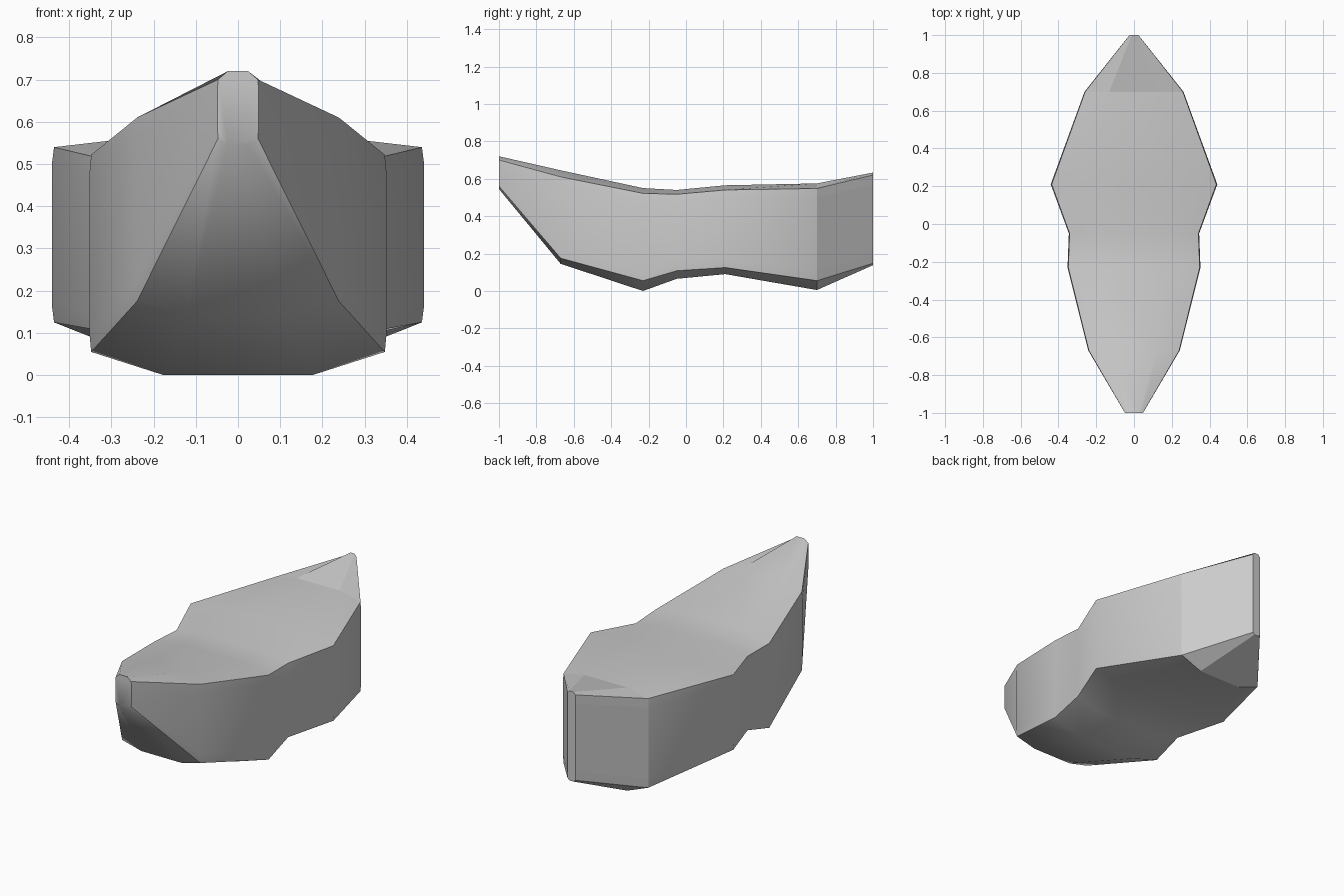
import bpy, bmesh, math

if "Cube" in bpy.data.objects:
    bpy.data.objects.remove(bpy.data.objects["Cube"])

# Hull stations: y, half width, bottom z, lower side z, upper side z, top z
STATIONS = [
    (-1.00, 0.048, 0.545, 0.56, 0.70, 0.72),
    (-0.67, 0.242, 0.145, 0.175, 0.61, 0.645),
    (-0.23, 0.352, 0.00, 0.055, 0.522, 0.55),
    (-0.05, 0.345, 0.065, 0.108, 0.517, 0.54),
    (0.21, 0.441, 0.09, 0.125, 0.54, 0.565),
    (0.70, 0.262, 0.005, 0.055, 0.548, 0.575),
    (1.00, 0.024, 0.138, 0.148, 0.62, 0.633),
]


def section(w, bottom, low, high, top):
    """Chamfered section with very slightly tapered side corners."""
    d = 0.1 * (high - low)
    half = [(w * 0.5, bottom), (w * 0.988, low), (w, low + d),
            (w, high - d), (w * 0.988, high), (w * 0.5, top)]
    return half + [(-x, z) for x, z in reversed(half)]


# Loft the hull through its stations
bm = bmesh.new()
rings = [[bm.verts.new((x, s[0], z)) for x, z in section(*s[1:])] for s in STATIONS]
n = len(rings[0])
for k, (a, b) in enumerate(zip(rings, rings[1:])):
    for i in range(n):
        j = (i + 1) % n
        bm.faces.new((a[i], a[j], b[j], b[i]))

# Flat bow and stern caps
bm.faces.new(rings[0])
bm.faces.new(rings[-1])
bmesh.ops.recalc_face_normals(bm, faces=bm.faces)

mesh = bpy.data.meshes.new("hull")
bm.to_mesh(mesh)
bm.free()
hull = bpy.data.objects.new("hull", mesh)
bpy.context.collection.objects.link(hull)

# Smooth flanks and deck, crisp rim, faceted stern
bpy.context.view_layer.objects.active = hull
hull.select_set(True)
bpy.ops.object.shade_smooth_by_angle(angle=math.radians(42))
for p in mesh.polygons:
    if p.center.y > 0.75:
        p.use_smooth = False
